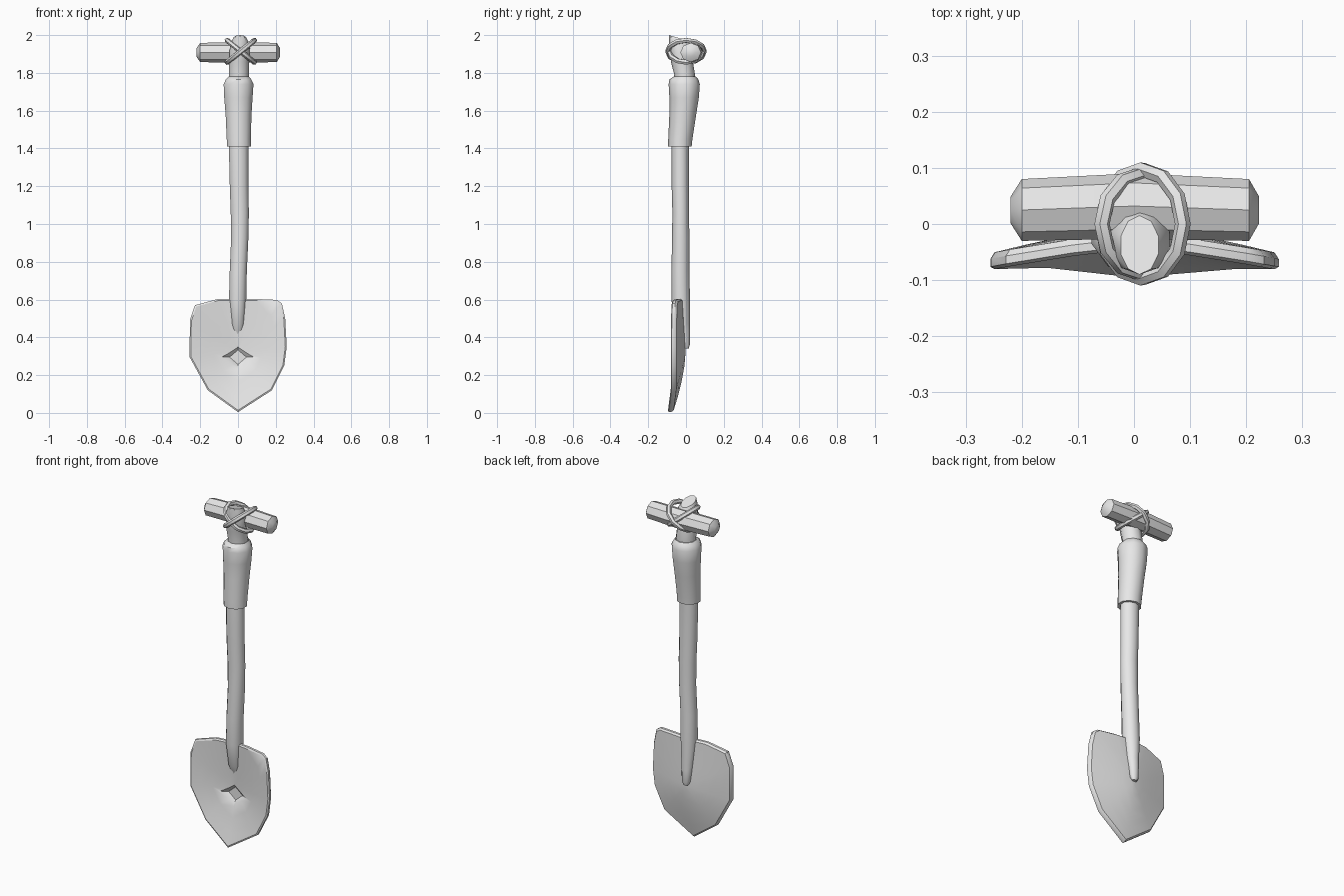
import bpy, bmesh
from math import sin, cos, pi, radians

if "Cube" in bpy.data.objects:
    bpy.data.objects.remove(bpy.data.objects["Cube"])

grey = bpy.data.materials.new("light grey")
grey.use_nodes = True
COLOUR = (0.8, 0.8, 0.8, 1)
grey.diffuse_color = COLOUR
grey.node_tree.nodes["Principled BSDF"].inputs["Base Color"].default_value = COLOUR


def activate(obj):
    bpy.ops.object.select_all(action="DESELECT")
    obj.select_set(True)
    bpy.context.view_layer.objects.active = obj


def smooth(obj, angle=40):
    activate(obj)
    bpy.ops.object.shade_smooth_by_angle(angle=radians(angle))


def loft(name, rings):
    """Skin a list of equal-length point rings and cap both ends."""
    bm = bmesh.new()
    loops = [[bm.verts.new(p) for p in ring] for ring in rings]
    n = len(loops[0])
    for a, b in zip(loops, loops[1:]):
        for i in range(n):
            j = (i + 1) % n
            bm.faces.new((a[i], a[j], b[j], b[i]))
    bm.faces.new(loops[0])
    bm.faces.new(loops[-1])
    bmesh.ops.recalc_face_normals(bm, faces=bm.faces)
    mesh = bpy.data.meshes.new(name)
    bm.to_mesh(mesh)
    bm.free()
    obj = bpy.data.objects.new(name, mesh)
    bpy.context.collection.objects.link(obj)
    mesh.materials.append(grey)
    return obj


def oval(z, x0, x1, y0, y1, slope=0, n=10):
    """Level ring filling the given bounds, optionally sloping down to the back."""
    ring = []
    for i in range(n):
        a = 2 * pi * (i + 0.5) / n
        y = (y0 + y1) / 2 + sin(a) * (y1 - y0) / 2
        ring.append(((x0 + x1) / 2 + cos(a) * (x1 - x0) / 2, y, z - slope * (y - y0)))
    return ring


# Wavy wooden shaft, tapered at the blade and leaning at the head
shaft = loft("shaft", [oval(*r) for r in [
    (0.34, -0.016, 0.014, -0.01, 0.014),
    (0.36, -0.026, 0.024, -0.02, 0.02),
    (0.43, -0.034, 0.03, -0.04, 0.021),
    (0.47, -0.038, 0.036, -0.062, 0.021),
    (0.60, -0.05, 0.046, -0.077, 0.021),
    (0.75, -0.046, 0.049, -0.077, 0.018),
    (0.92, -0.039, 0.057, -0.074, 0.018),
    (1.06, -0.041, 0.06, -0.072, 0.016),
    (1.20, -0.046, 0.057, -0.076, 0.016),
    (1.42, -0.051, 0.057, -0.076, 0.016),
    (1.70, -0.05, 0.058, -0.07, 0.03),
    (1.79, -0.051, 0.06, -0.062, 0.048),
    (1.86, -0.05, 0.06, -0.08, 0.036),
    (1.96, -0.045, 0.066, -0.09, 0.032, 0.25),
    (2.0, -0.025, 0.045, -0.09, 0.015, 0.3),
]])
smooth(shaft)

# Thick wrapped sleeve
sleeve = loft("grip_sleeve", [oval(*r) for r in [
    (1.41, -0.061, 0.071, -0.094, 0.03),
    (1.45, -0.063, 0.071, -0.094, 0.034),
    (1.58, -0.069, 0.075, -0.088, 0.054),
    (1.67, -0.077, 0.081, -0.088, 0.068),
    (1.74, -0.08, 0.086, -0.092, 0.073),
    (1.765, -0.068, 0.074, -0.088, 0.066),
    (1.78, -0.054, 0.062, -0.066, 0.052),
]])
smooth(sleeve)

# Crossbar handle
def bar_ring(x, y, radius):
    return [(x, y + radius * 1.08 * cos(i * pi / 4), 1.908 + radius * sin(i * pi / 4))
            for i in range(8)]


bar = loft("crossbar_handle", [bar_ring(*r) for r in [
    (-0.22, 0.025, 0.022), (-0.2, 0.025, 0.051), (0, 0.032, 0.054),
    (0.205, 0.025, 0.051), (0.223, 0.025, 0.022)]])
smooth(bar)

# Two crossed rope lashings around the head and the crossbar
for name, side in (("rope_rising_left", 1), ("rope_rising_right", -1)):
    curve = bpy.data.curves.new(name, "CURVE")
    curve.dimensions = "3D"
    curve.bevel_depth = 0.014
    curve.bevel_resolution = 1
    spline = curve.splines.new("POLY")
    count = 12
    spline.points.add(count - 1)
    spline.use_cyclic_u = True
    for i, p in enumerate(spline.points):
        a = 2 * pi * i / count
        p.co = (0.015 + 0.072 * cos(a), (0.093 + 0.004 * side) * sin(a),
                1.914 + side * 0.058 * cos(a), 1)
    rope = bpy.data.objects.new(name, curve)
    bpy.context.collection.objects.link(rope)
    activate(rope)
    bpy.ops.object.convert(target="MESH")
    rope = bpy.context.object
    rope.data.materials.clear()
    rope.data.materials.append(grey)
    smooth(rope, 50)

# Dished blade, built from scaled copies of its outline
outline = [(0, 0.004), (0.18, 0.12), (0.245, 0.25), (0.258, 0.35), (0.25, 0.5),
           (0.232, 0.58), (0.205, 0.598), (0.1, 0.603), (0, 0.603), (-0.11, 0.602),
           (-0.228, 0.57), (-0.255, 0.49), (-0.256, 0.295), (-0.16, 0.12)]
MID_Z = 0.33


def dish(x, z):
    """Front surface: deepest down the middle, coming forward at edges and tip."""
    low = min(1, max(0, z / 0.3))
    rise = 1 - (1 - low) ** 1.7
    top = 0.012 * max(0, (z - 0.35) / 0.25)
    return -0.1 + 0.017 * low + (0.05 - top) * rise * (1 - min(1, abs(x) / 0.26) ** 1.3)


def blade_ring(scale, depth):
    ring = []
    for x, z in outline:
        px, pz = x * scale, MID_Z + (z - MID_Z) * scale
        ring.append((px, dish(px, pz) + depth, pz))
    return ring


levels = [0.05, 0.25, 0.5, 0.75, 0.97]
rings = [blade_ring(s, 0) for s in levels]
rings += [blade_ring(1, 0.006), blade_ring(1, 0.02)]
rings += [blade_ring(s, 0.03) for s in reversed(levels)]
blade = loft("blade", rings)

# Diamond dent in the front of the blade
bpy.ops.mesh.primitive_cone_add(vertices=4, radius1=0.125, radius2=0.045, depth=0.048,
                                location=(0, -0.046, 0.295), rotation=(-pi / 2, 0, 0))
cutter = bpy.context.object
cutter.name = "dent_cutter"
cutter.scale = (1, 0.85, 1)
cutter.hide_render = True
cutter.data.materials.append(grey)
cut = blade.modifiers.new("dent", "BOOLEAN")
cut.operation = "DIFFERENCE"
cut.object = cutter
activate(blade)
bpy.ops.object.modifier_apply(modifier=cut.name)
bpy.data.objects.remove(cutter)
smooth(blade, 35)
